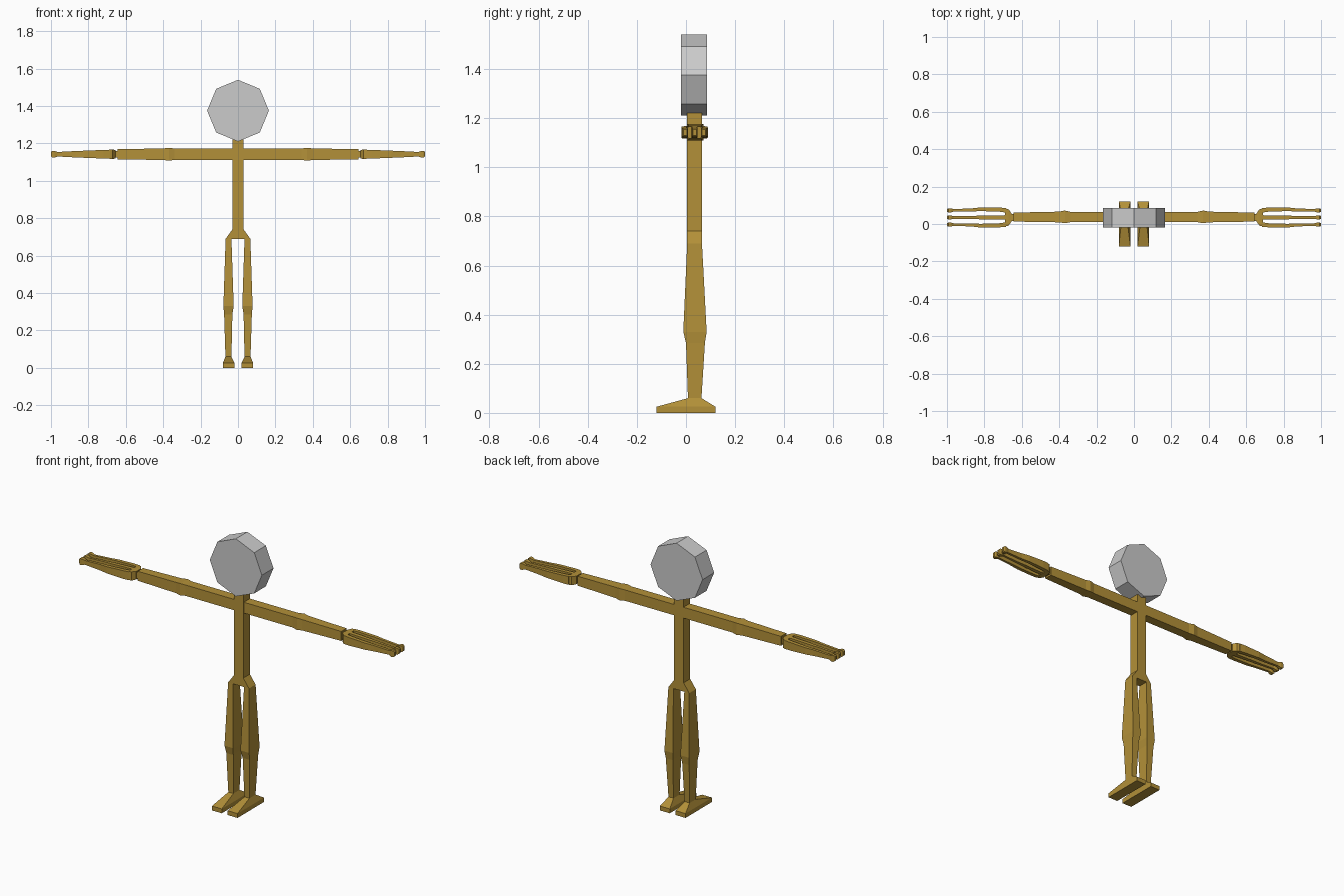
import bpy, bmesh, math
from mathutils import Vector

if "Cube" in bpy.data.objects:
    bpy.data.objects.remove(bpy.data.objects["Cube"], do_unlink=True)

DEPTH = 0.035   # y of the body's mid plane
ARM_Z = 1.142   # height of the arm axis


def material(name, colour):
    m = bpy.data.materials.new(name)
    m.use_nodes = True
    m.diffuse_color = colour
    m.node_tree.nodes["Principled BSDF"].inputs["Base Color"].default_value = colour
    return m


gold = material("ochre gold", (0.45, 0.28, 0.04, 1))
grey = material("light grey", (0.6, 0.6, 0.6, 1))


def finish(name, bm, mat):
    bmesh.ops.recalc_face_normals(bm, faces=bm.faces)
    mesh = bpy.data.meshes.new(name)
    bm.to_mesh(mesh)
    bm.free()
    mesh.materials.append(mat)
    ob = bpy.data.objects.new(name, mesh)
    bpy.context.collection.objects.link(ob)
    return ob


def loft(name, axis, sections, side=1):
    """Join rectangles (position, u0, u1, v0, v1) along x (u=y, v=z) or z (u=x, v=y)."""
    bm = bmesh.new()
    rings = []
    for p, u0, u1, v0, v1 in sections:
        ring = []
        for u, v in ((u0, v0), (u1, v0), (u1, v1), (u0, v1)):
            co = Vector((p, u, v)) if axis == "x" else Vector((u, v, p))
            co.x *= side
            ring.append(bm.verts.new(co))
        rings.append(ring)
    for a, b in zip(rings, rings[1:]):
        for i in range(4):
            j = (i + 1) % 4
            bm.faces.new((a[i], a[j], b[j], b[i]))
    bm.faces.new(rings[0])
    bm.faces.new(rings[-1])
    return finish(name, bm, gold)


def arm_part(name, side, profile):
    """Profile rows: x, low y offset, high y offset, half height."""
    loft(name, "x", [(x, DEPTH + a, DEPTH + b, ARM_Z - h, ARM_Z + h)
                     for x, a, b, h in profile], side)


# Head: upright octagonal disc
bm = bmesh.new()
bmesh.ops.create_cone(bm, cap_ends=True, segments=8, radius1=0.165, radius2=0.165, depth=0.105)
for v in bm.verts:
    x, y, z = v.co
    v.co = (x, DEPTH - 0.002 + z, 1.375 + y)
finish("head", bm, grey)

# Torso with flared hips and neck
loft("torso", "z", [(0.69, -0.066, 0.066, 0.005, 0.065),
                    (0.74, -0.03, 0.03, 0.005, 0.065),
                    (1.22, -0.03, 0.03, 0.005, 0.065)])

for label, side in (("left", 1), ("right", -1)):
    # Leg with knee bulge
    loft(label + "_leg", "z", [(0.06, 0.035, 0.067, 0.008, 0.063),
                               (0.285, 0.03, 0.074, 0.0, 0.077),
                               (0.33, 0.023, 0.078, -0.011, 0.084),
                               (0.69, 0.035, 0.066, 0.005, 0.065)], side)
    # Foot with sloped top
    loft(label + "_foot", "z", [(0, 0.019, 0.081, -0.12, 0.12),
                                (0.025, 0.019, 0.081, -0.12, 0.12),
                                (0.06, 0.035, 0.067, 0.008, 0.063)], side)
    # Arm, slightly thicker at the elbow
    arm_part(label + "_arm", side, [(0.03, -0.025, 0.03, 0.031),
                                    (0.34, -0.025, 0.03, 0.031),
                                    (0.37, -0.031, 0.037, 0.034),
                                    (0.40, -0.026, 0.031, 0.031),
                                    (0.645, -0.022, 0.026, 0.027)])
    # Wrist and rounded palm
    arm_part(label + "_wrist", side, [(0.645, -0.018, 0.018, 0.018),
                                      (0.66, -0.018, 0.018, 0.018)])
    arm_part(label + "_palm", side, [(0.655, -0.022, 0.022, 0.023),
                                     (0.67, -0.043, 0.043, 0.025),
                                     (0.69, -0.049, 0.049, 0.024)])
    # Three fingers with knobbed tips
    for finger, s in (("front", -1), ("middle", 0), ("back", 1)):
        rows = []
        for x, centre, half, h in ((0.685, 0.038, 0.012, 0.024),
                                   (0.72, 0.042, 0.011, 0.023),
                                   (0.82, 0.044, 0.010, 0.019),
                                   (0.87, 0.040, 0.008, 0.017),
                                   (0.965, 0.038, 0.007, 0.012),
                                   (0.98, 0.038, 0.011, 0.018),
                                   (0.993, 0.038, 0.011, 0.018),
                                   (1.0, 0.038, 0.007, 0.012)):
            rows.append((x, s * centre - half, s * centre + half, h))
        arm_part(f"{label}_{finger}_finger", side, rows)
